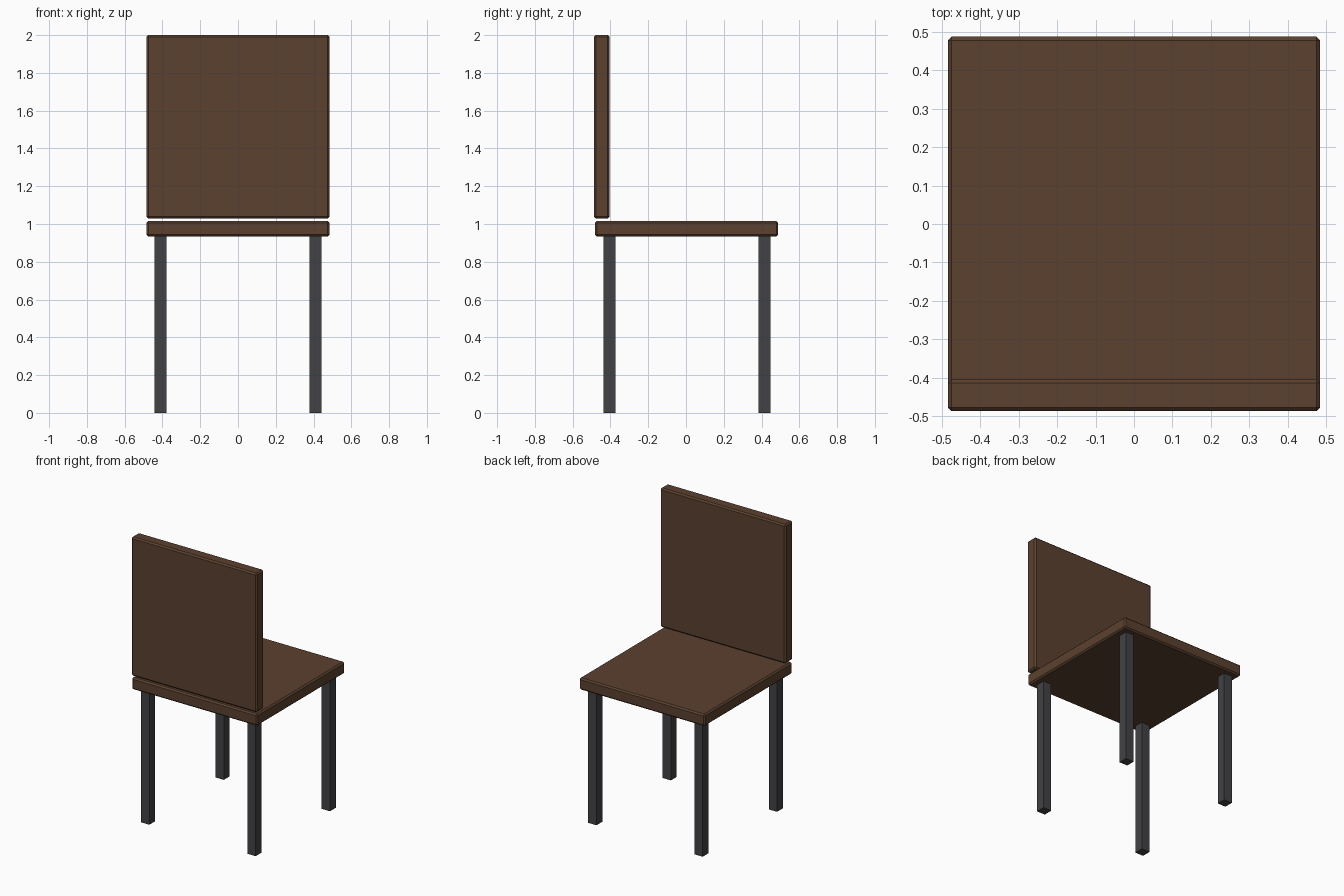
import bpy

cube = bpy.data.objects.get("Cube")
if cube:
    bpy.data.objects.remove(cube, do_unlink=True)


def material(name, rgb):
    mat = bpy.data.materials.new(name)
    mat.use_nodes = True
    mat.diffuse_color = (*rgb, 1)
    mat.node_tree.nodes["Principled BSDF"].inputs["Base Color"].default_value = (*rgb, 1)
    return mat


def box(name, centre, size, mat, chamfer=0):
    bpy.ops.mesh.primitive_cube_add(size=1, location=centre)
    obj = bpy.context.object
    obj.name = name
    obj.scale = size
    bpy.ops.object.transform_apply(location=False, rotation=False, scale=True)
    obj.data.materials.append(mat)
    if chamfer:
        bevel = obj.modifiers.new("Chamfer", "BEVEL")
        bevel.width = chamfer
        bevel.segments = 1
    return obj


wood = material("brown wood", (0.105, 0.052, 0.028))
metal = material("dark grey metal", (0.054, 0.054, 0.060))

PANEL = 0.97
THICK = 0.083
SEAT_Z = 0.975
LEG = 0.064
LEG_TOP = 0.935

# Chamfered seat and backrest panels
box("seat", (0, 0.003, SEAT_Z), (PANEL, PANEL, THICK), wood, 0.01)
box("backrest", (0, -0.446, 2 - PANEL / 2), (PANEL, THICK, PANEL), wood, 0.01)

# Four square legs
for side, x in (("right", -0.41), ("left", 0.41)):
    for end, y in (("front", -0.405), ("back", 0.415)):
        box(f"{end}_{side}_leg", (x, y, LEG_TOP / 2), (LEG, LEG, LEG_TOP), metal)
